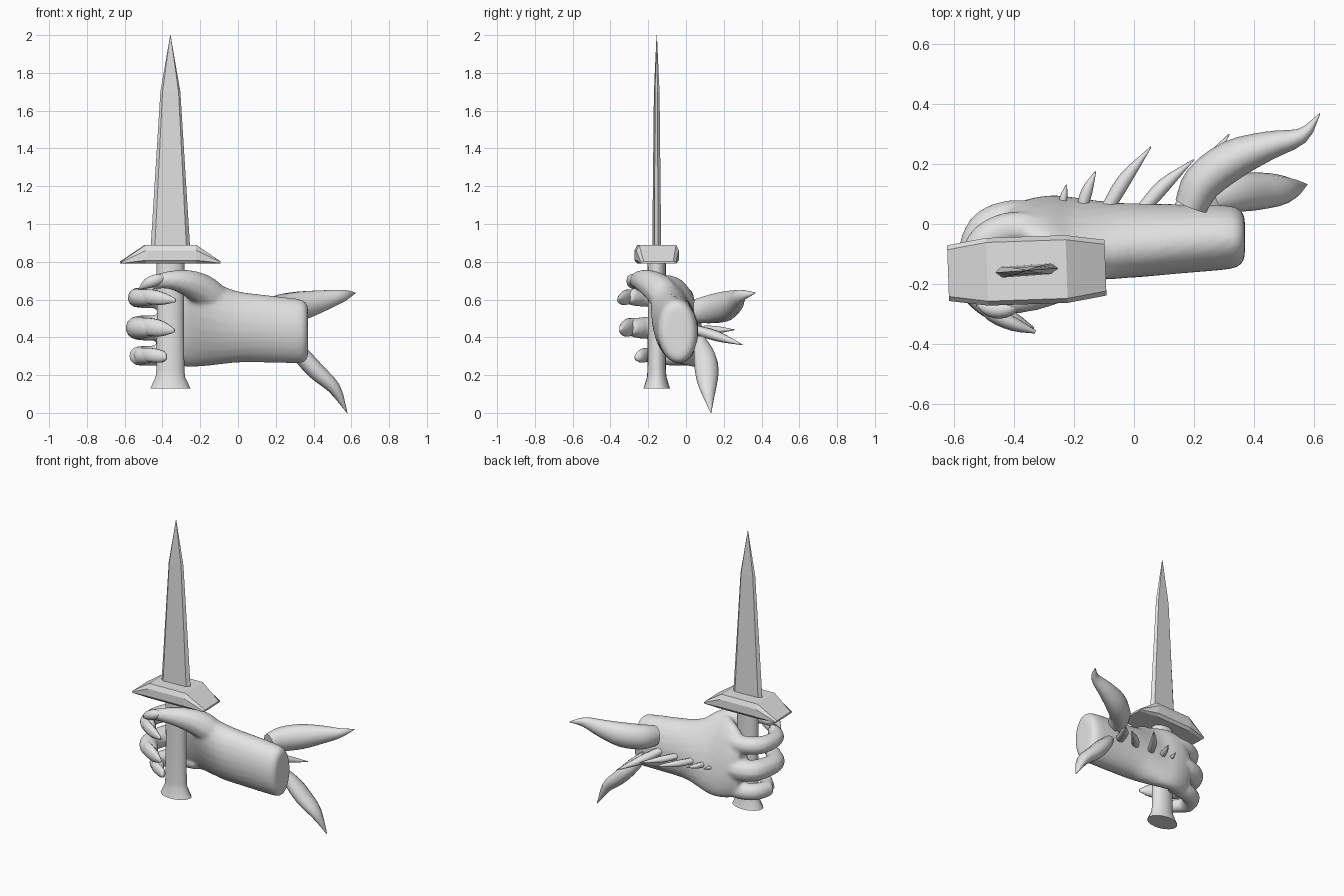
import bpy, bmesh
from math import sin, cos, pi, radians
from mathutils import Vector, Matrix

cube = bpy.data.objects.get("Cube")
if cube:
    bpy.data.objects.remove(cube, do_unlink=True)

GREY = (0.77, 0.77, 0.77, 1)
mat = bpy.data.materials.new("plain_grey")
mat.use_nodes = True
mat.diffuse_color = GREY
mat.node_tree.nodes["Principled BSDF"].inputs["Base Color"].default_value = GREY


def loft(bm, rings):
    """Skin a list of equal-length rings and cap both ends."""
    loops = [[bm.verts.new(p) for p in ring] for ring in rings]
    for a, b in zip(loops, loops[1:]):
        for i in range(len(a)):
            j = (i + 1) % len(a)
            bm.faces.new((a[i], a[j], b[j], b[i]))
    bm.faces.new(loops[0][::-1])
    bm.faces.new(loops[-1])


def finish(bm, name, angle=0):
    bmesh.ops.recalc_face_normals(bm, faces=bm.faces)
    mesh = bpy.data.meshes.new(name)
    bm.to_mesh(mesh)
    bm.free()
    obj = bpy.data.objects.new(name, mesh)
    bpy.context.collection.objects.link(obj)
    mesh.materials.append(mat)
    if angle:
        mesh.polygons.foreach_set("use_smooth", [True] * len(mesh.polygons))
        mesh.set_sharp_from_angle(angle=radians(angle))
    return obj


def smooth_rows(rows, steps):
    """Catmull-Rom interpolation through rows of numbers."""
    rows = [Vector(r) for r in rows]
    ext = [rows[0] * 2 - rows[1]] + rows + [rows[-1] * 2 - rows[-2]]
    out = []
    for i in range(1, len(ext) - 2):
        a, b, c, d = ext[i - 1:i + 3]
        for k in range(steps):
            t = k / steps
            out.append(0.5 * (2 * b + (c - a) * t + (2 * a - 5 * b + 4 * c - d) * t * t
                              + (3 * b - a - 3 * c + d) * t ** 3))
    return out + [rows[-1]]


def tube(bm, points, radii, flat=1.0, sides=10, steps=4):
    """Round limb; flat scales its upright thickness."""
    pts = smooth_rows(points, steps)
    rad = smooth_rows([(r, 0) for r in radii], steps)
    rings = []
    for i, p in enumerate(pts):
        tan = (pts[min(i + 1, len(pts) - 1)] - pts[max(i - 1, 0)]).normalized()
        side = tan.cross(Vector((0, 0, 1))).normalized()
        up = side.cross(tan)
        r = max(rad[i][0], 0.002)
        rings.append([p + side * r * cos(2 * pi * k / sides) + up * r * flat * sin(2 * pi * k / sides)
                      for k in range(sides)])
    loft(bm, rings)


SWORD = Matrix.Translation((-0.358, -0.155, 0))

# Blade: flat six-sided section tapering to a point
bm = bmesh.new()
rings = []
for z, w, t in ((0.87, 0.105, 0.018), (1.7, 0.053, 0.012), (2.0, 0.001, 0.001)):
    rings.append([Vector((x * w, y * t, z)) for x, y in
                  ((-1, 0), (-0.8, -1), (0.8, -1), (1, 0), (0.8, 1), (-0.8, 1))])
loft(bm, rings)
finish(bm, "blade").matrix_world = SWORD @ Matrix.Rotation(radians(4), 4, 'Z')

# Guard: chamfered block with sloping ends
bm = bmesh.new()
rings = []
for x, top, y_out in ((-0.263, 0.802, 0.093), (-0.133, 0.89, 0.113),
                      (0.133, 0.89, 0.113), (0.263, 0.802, 0.093)):
    h = top - 0.79
    half = [(y_out - 0.015, 0.79), (y_out, 0.79 + h * 0.18), (y_out, top - h * 0.3), (y_out - 0.015, top)]
    section = half + [(-y, z) for y, z in reversed(half)]
    rings.append([Vector((x, y, z)) for y, z in section])
loft(bm, rings)
finish(bm, "guard").matrix_world = SWORD @ Matrix.Rotation(radians(2), 4, 'Z')

# Grip with flared pommel, oval in plan
bm = bmesh.new()
loft(bm, [[Vector((r * cos(a * pi / 10), r * 0.66 * sin(a * pi / 10), z)) for a in range(20)]
          for z, r in ((0.13, 0.106), (0.19, 0.078), (0.23, 0.074), (0.5, 0.071), (0.8, 0.074))])
finish(bm, "grip", 35).matrix_world = SWORD

# Hand: forearm and palm sections (x, y centre, z centre, y radius, z radius, tilt)
sections = [(0.37, -0.045, 0.43, 0.07, 0.135, 0.05), (0.35, -0.045, 0.43, 0.096, 0.163, 0.05),
            (0.3, -0.045, 0.435, 0.108, 0.172, 0.06), (0.15, -0.05, 0.445, 0.115, 0.18, 0.12),
            (0, -0.055, 0.455, 0.12, 0.192, 0.22), (-0.1, -0.055, 0.468, 0.115, 0.222, 0.34),
            (-0.2, -0.045, 0.485, 0.102, 0.256, 0.38), (-0.28, -0.015, 0.485, 0.09, 0.25, 0.28),
            (-0.36, -0.005, 0.475, 0.08, 0.225, 0.16), (-0.425, -0.005, 0.46, 0.055, 0.18, 0.08)]
bm = bmesh.new()
rings = []
for x, cy, cz, ry, rz, tilt in smooth_rows(sections, 3):
    ring = []
    for k in range(24):
        y, z = ry * cos(k * pi / 12), rz * sin(k * pi / 12)
        ring.append(Vector((x, cy + y * cos(tilt) - z * sin(tilt), cz + y * sin(tilt) + z * cos(tilt))))
    rings.append(ring)
loft(bm, rings)

# Three fingers wrapping the grip: (height, radius, knuckle y, reach to the front)
fingers = [(0.61, 0.055, -0.015, 0), (0.45, 0.066, 0.012, 0.01), (0.302, 0.052, 0.0, 0.09)]
for z, r, y, back in fingers:
    tube(bm, [(-0.3, y, z), (-0.41, y, z), (-0.495, y - 0.04, z), (-0.53, -0.13, z),
              (-0.525, -0.22 + back, z), (-0.47, -0.28 + back, z), (-0.43, -0.3 + back, z)],
         [r * 0.9, r * 1.05, r * 1.05, r * 0.98, r * 0.92, r * 0.8, r * 0.5])

# Thumb crossing the front of the grip
tube(bm, [(-0.06, -0.08, 0.55), (-0.17, -0.13, 0.64), (-0.27, -0.2, 0.69), (-0.37, -0.25, 0.703),
          (-0.45, -0.26, 0.69), (-0.475, -0.262, 0.68)], [0.07, 0.085, 0.07, 0.048, 0.035, 0.02])
hand = finish(bm, "hand_and_forearm", 180)
remesh = hand.modifiers.new("fuse", 'REMESH')
remesh.mode = 'VOXEL'
remesh.voxel_size = 0.011
remesh.use_smooth_shade = True
relax = hand.modifiers.new("relax", 'SMOOTH')
relax.factor = 0.5
relax.iterations = 8

# Claws on fingers and thumb
for n, (z, r, y, back) in enumerate(fingers):
    bm = bmesh.new()
    tube(bm, [(-0.515, -0.25 + back, z + 0.005), (-0.47, -0.3 + back, z + 0.005),
              (-0.4, -0.335 + back, z - 0.005), (-0.33 - back * 0.6, -0.36 + back, z - 0.015)],
         [r * 0.45, r * 0.5, r * 0.42, 0.006], 1.5, 10, 3)
    finish(bm, f"finger_claw_{n + 1}", 70)
bm = bmesh.new()
tube(bm, [(-0.38, -0.265, 0.715), (-0.43, -0.285, 0.705), (-0.48, -0.285, 0.685), (-0.525, -0.27, 0.655)],
     [0.015, 0.028, 0.025, 0.003], 1.1, 10, 3)
finish(bm, "thumb_claw", 70)

# Large fin spikes near the elbow
bm = bmesh.new()
tube(bm, [(0.19, 0.06, 0.54), (0.23, 0.14, 0.55), (0.33, 0.215, 0.567), (0.45, 0.262, 0.595),
          (0.56, 0.295, 0.622), (0.62, 0.368, 0.635)], [0.055, 0.066, 0.066, 0.048, 0.026, 0.002], 1.2, 10, 3)
finish(bm, "upper_fin_spike", 70)
bm = bmesh.new()
tube(bm, [(0.26, 0.07, 0.39), (0.34, 0.1, 0.3), (0.42, 0.11, 0.215), (0.51, 0.115, 0.13),
          (0.578, 0.132, 0)], [0.035, 0.06, 0.062, 0.045, 0.002], 0.75, 10, 3)
finish(bm, "lower_fin_spike", 70)

# Row of small spikes along the back of the arm: base x, tip (x, y, z), radius
row = [(-0.24, (-0.225, 0.132, 0.45), 0.012), (-0.175, (-0.128, 0.176, 0.45), 0.018),
       (-0.09, (0.057, 0.258, 0.44), 0.022), (0.03, (0.2, 0.215, 0.41), 0.022),
       (0.16, (0.318, 0.3, 0.36), 0.028)]
for n, (x, tip, r) in enumerate(row):
    base = Vector((x, 0.05, 0.44))
    tip = Vector(tip)
    mid = base.lerp(tip, 0.45) + Vector((-0.06, 0.06, 0)) * (tip - base).length * 0.4
    bm = bmesh.new()
    tube(bm, [base, mid, tip], [r, r * 1.05, 0.002], 0.9, 8, 3)
    finish(bm, f"back_spike_{n + 1}", 70)
